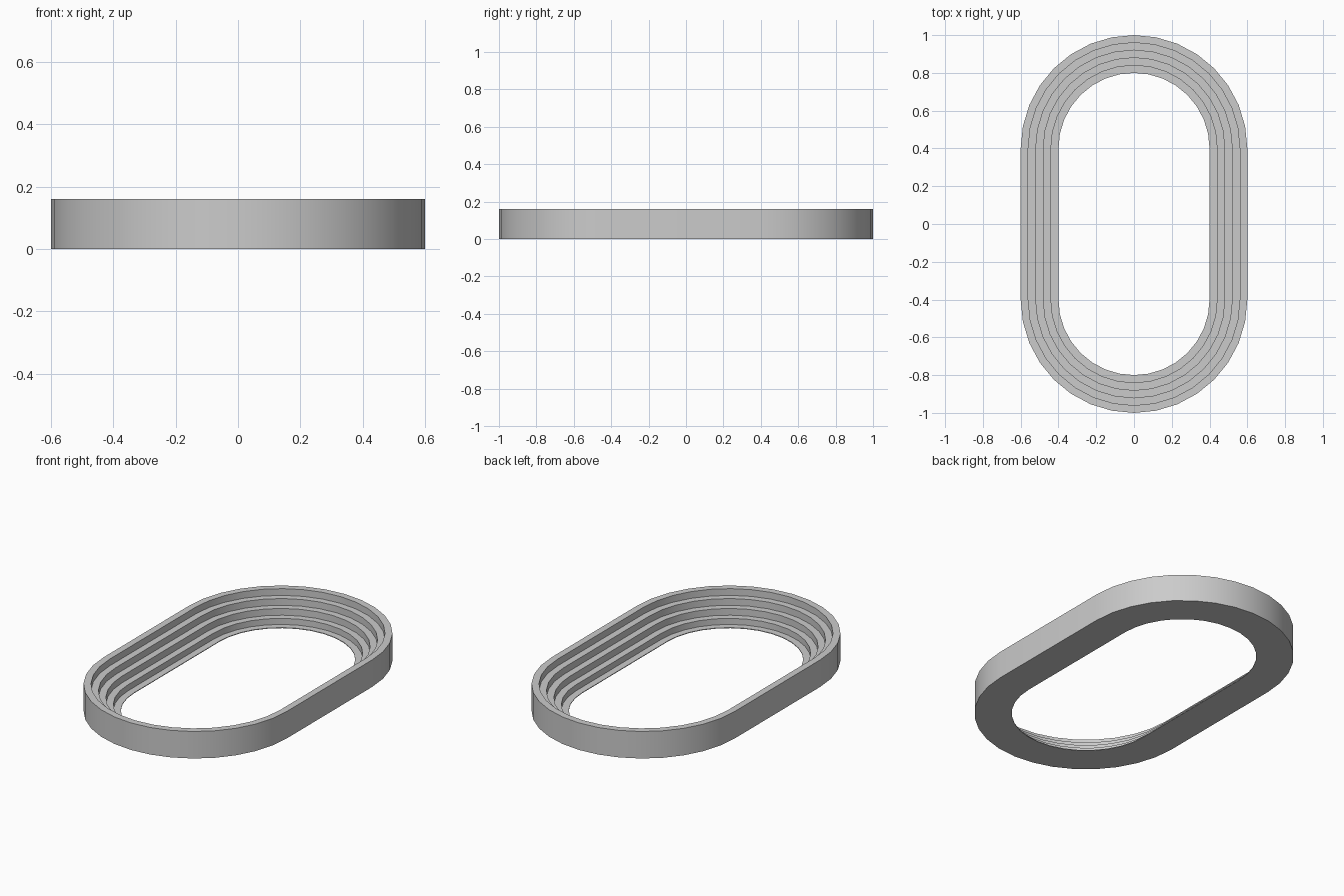
import bpy, bmesh
from math import pi, sin, cos, radians

if "Cube" in bpy.data.objects:
    bpy.data.objects.remove(bpy.data.objects["Cube"])

STRAIGHT = 0.4   # half length of the straight sides
SEGS = 16        # segments per end arc
STEP = 0.04      # width and height of each tier
LIP = 0.004      # thin floor of the lowest tier


def stadium(bm, r, z):
    """Closed loop of vertices: two half circles joined by straight sides."""
    loop = []
    for sign, start in ((1, 0), (-1, pi)):
        for i in range(SEGS + 1):
            a = start + pi * i / SEGS
            loop.append(bm.verts.new((r * cos(a), sign * STRAIGHT + r * sin(a), z)))
    return loop


# Stepped cross-section (radius, height), from the outer wall inwards
profile = [(0.6, 0.0)]
for k in range(5):
    z = max(0.16 - k * STEP, LIP)
    profile += [(0.6 - k * STEP, z), (0.56 - k * STEP, z)]
profile.append((0.4, 0.0))

# Sweep the section around the stadium outline
bm = bmesh.new()
loops = [stadium(bm, r, z) for r, z in profile]
n = len(loops[0])
for a, b in zip(loops, loops[1:] + loops[:1]):
    for i in range(n):
        j = (i + 1) % n
        bm.faces.new((a[i], a[j], b[j], b[i]))
bmesh.ops.recalc_face_normals(bm, faces=bm.faces)

mesh = bpy.data.meshes.new("tiered_stand")
bm.to_mesh(mesh)
bm.free()
stand = bpy.data.objects.new("tiered_stand", mesh)
bpy.context.collection.objects.link(stand)
bpy.context.view_layer.objects.active = stand
stand.select_set(True)
bpy.ops.object.shade_smooth_by_angle(angle=radians(30))
